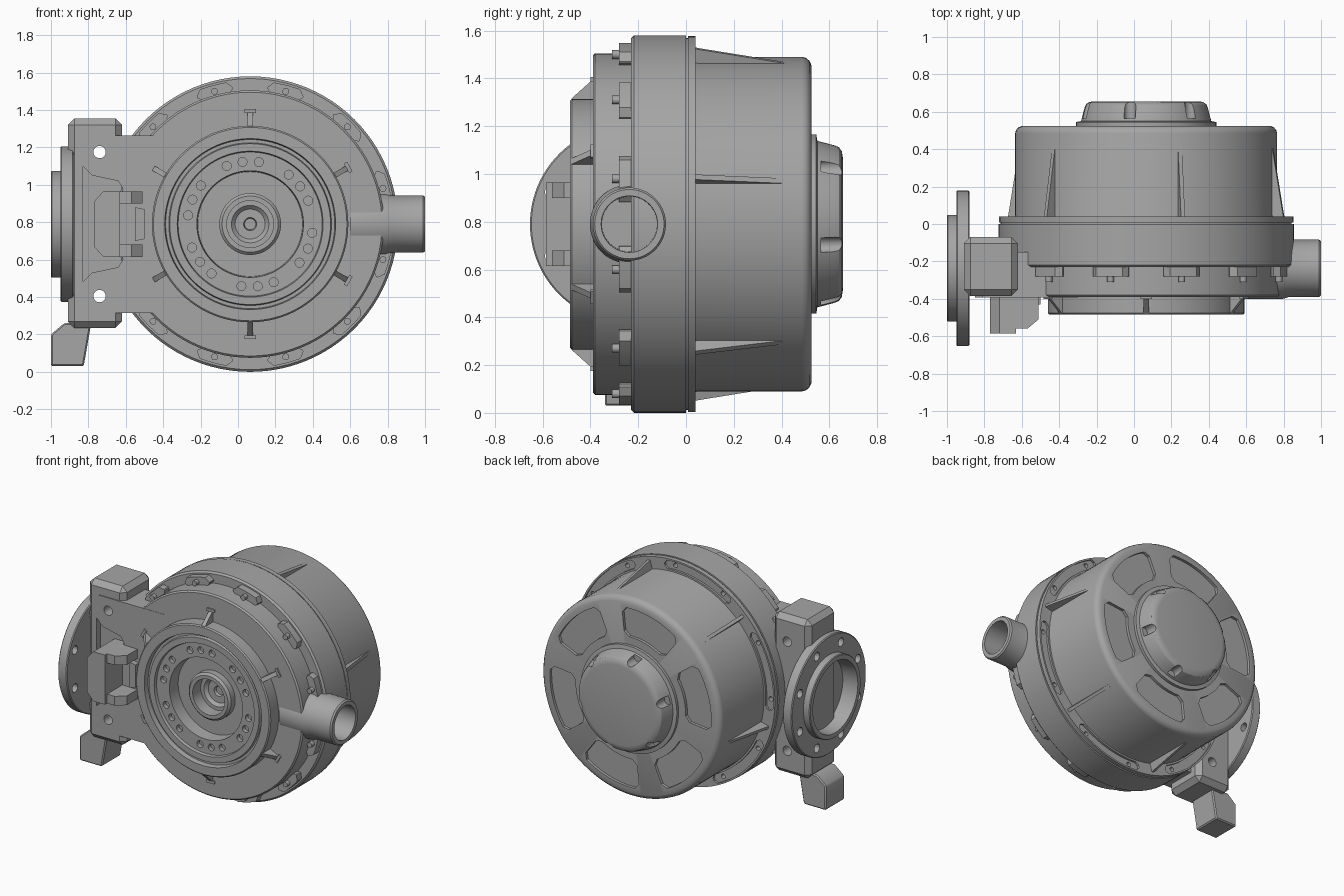
import bpy, bmesh
from math import cos, sin, pi, radians
from mathutils import Vector

if "Cube" in bpy.data.objects:
    bpy.data.objects.remove(bpy.data.objects["Cube"])

CX, CZ = 0.065, 0.79      # main axis, parallel to y
PY = -0.237               # y of the side ports

grey = bpy.data.materials.new("cast_grey")
grey.use_nodes = True
grey.diffuse_color = (0.38, 0.38, 0.38, 1)
grey.node_tree.nodes["Principled BSDF"].inputs["Base Color"].default_value = (0.38, 0.38, 0.38, 1)


def polar(r, t, y):
    return Vector((CX + r * cos(t), y, CZ + r * sin(t)))


def six(start):
    return [radians(start + 60 * k) for k in range(6)]


def prism(bm, pts, shift):
    face = bm.faces.new([bm.verts.new(p) for p in pts])
    ext = bmesh.ops.extrude_face_region(bm, geom=[face])
    verts = [v for v in ext["geom"] if isinstance(v, bmesh.types.BMVert)]
    bmesh.ops.translate(bm, verts=verts, vec=shift)


def finish(bm, name, cutters=(), bevel=0):
    bmesh.ops.remove_doubles(bm, verts=bm.verts, dist=1e-5)
    if bevel:
        bmesh.ops.bevel(bm, geom=bm.edges[:], offset=bevel, segments=1, affect="EDGES")
    bmesh.ops.recalc_face_normals(bm, faces=bm.faces)
    mesh = bpy.data.meshes.new(name)
    bm.to_mesh(mesh)
    bm.free()
    mesh.materials.append(grey)
    ob = bpy.data.objects.new(name, mesh)
    bpy.context.collection.objects.link(ob)
    bpy.ops.object.select_all(action="DESELECT")
    ob.select_set(True)
    bpy.context.view_layer.objects.active = ob
    for cutter in cutters:
        mod = ob.modifiers.new("cut", "BOOLEAN")
        mod.operation, mod.solver, mod.object = "DIFFERENCE", "EXACT", cutter
        bpy.ops.object.modifier_apply(modifier=mod.name)
    bpy.ops.object.shade_smooth_by_angle(angle=radians(30))
    return ob


def helper(bm, name):
    ob = finish(bm, name)
    ob.hide_render = True
    ob.hide_set(True)
    return ob


def lathe(name, profile, place, cutters=(), n=96):
    """Revolve (radius, along) points; place maps (u, v, along) to space."""
    bm = bmesh.new()
    rings = []
    for r, a in profile:
        if r == 0:
            rings.append([bm.verts.new(place(0, 0, a))] * n)
        else:
            rings.append([bm.verts.new(place(r * cos(2 * pi * i / n), r * sin(2 * pi * i / n), a))
                          for i in range(n)])
    for lo, hi in zip(rings, rings[1:]):
        for i in range(n):
            j = (i + 1) % n
            quad = list(dict.fromkeys((lo[i], lo[j], hi[j], hi[i])))
            bm.faces.new(quad)
    return finish(bm, name, cutters)


def main_axis(u, v, a):
    return Vector((CX + u, a, CZ + v))


def port_axis(u, v, a):
    return Vector((a, PY + u, CZ + v))


def sectors(r0, r1, half, y0, y1, angles, c=0.02):
    """Ring segments with trimmed corners, round the main axis."""
    bm = bmesh.new()
    for t in angles:
        pts = [polar(r1, t + (half - c / r1) * (k / 5 - 1), y0) for k in range(11)]
        pts += [polar(r1 - c, t + half, y0), polar(r0 + c, t + half, y0)]
        pts += [polar(r0, t - (half - c / r0) * (k / 5 - 1), y0) for k in range(11)]
        pts += [polar(r0 + c, t - half, y0), polar(r1 - c, t - half, y0)]
        prism(bm, pts, (0, y1 - y0, 0))
    return bm


def pins(spots, r, y0, y1, n=16):
    """Round pins along y at the given centre points."""
    bm = bmesh.new()
    for s in spots:
        pts = [(s.x + r * cos(2 * pi * i / n), y0, s.z + r * sin(2 * pi * i / n)) for i in range(n)]
        prism(bm, pts, (0, y1 - y0, 0))
    return bm


def ribs(name, profile, thick, angles):
    """Thin radial webs from (radius, y) outlines."""
    bm = bmesh.new()
    for t in angles:
        side = Vector((-sin(t), 0, cos(t))) * thick
        prism(bm, [polar(r, t, y) - side / 2 for r, y in profile], side)
    return finish(bm, name)


def slab(outline, y0, y1):
    bm = bmesh.new()
    prism(bm, [(x, y0, z) for x, z in outline], (0, y1 - y0, 0))
    return bm


# Front housing with stepped face, central hub and split rim
dial = [t + radians(d) for t in six(37) for d in (-15, 0, 15)]
dial_holes = helper(pins([polar(0.335, t, 0) for t in dial], 0.024, -0.6, -0.42), "dial_hole_cutter")
rim_pockets = helper(sectors(0.715, 0.775, 0.36, 0.025, 0.1, six(45)), "rim_pocket_cutter")
rim_holes = helper(pins([polar(0.745, t + d, 0) for t in six(45) for d in (-0.26, 0.26)],
                        0.016, -0.02, 0.1), "rim_hole_cutter")
lathe("front_housing", [
    (0, -0.29), (0.03, -0.29), (0.035, -0.31), (0.08, -0.31), (0.1, -0.33), (0.125, -0.33),
    (0.125, -0.42), (0.15, -0.42), (0.165, -0.405), (0.165, -0.36), (0.28, -0.36),
    (0.285, -0.45), (0.385, -0.45), (0.39, -0.47), (0.43, -0.47), (0.435, -0.45),
    (0.452, -0.45), (0.457, -0.485), (0.517, -0.485), (0.525, -0.477), (0.525, -0.39),
    (0.705, -0.39), (0.715, -0.38), (0.715, -0.23), (0.778, -0.23), (0.79, -0.218),
    (0.79, 0), (0.778, 0), (0.778, 0.008), (0.787, 0.008), (0.787, 0.04), (0, 0.04)],
    main_axis, [dial_holes, rim_pockets, rim_holes])

# Rim lobes with small bolts
lobe_angles = six(15) + six(45)
finish(sectors(0.70, 0.768, 0.135, -0.28, -0.2, lobe_angles, 0.03), "rim_lobes")
finish(pins([polar(0.735, t, 0) for t in lobe_angles], 0.018, -0.31, -0.27), "rim_bolts")

# Webs on the front collar and on the rear drum
ribs("collar_webs", [(0.50, -0.48), (0.525, -0.48), (0.61, -0.385), (0.50, -0.385)], 0.028, six(30))
ribs("collar_web_feet", [(0.595, -0.40), (0.615, -0.40), (0.615, -0.38), (0.595, -0.38)], 0.06, six(30))
ribs("drum_ribs", [(0.68, 0.03), (0.765, 0.03), (0.76, 0.05), (0.70, 0.41), (0.68, 0.41)], 0.022, six(15))

# Rear drum with six shallow pockets
drum_pockets = helper(sectors(0.43, 0.63, 0.37, 0.505, 0.6, six(45), 0.035), "drum_pocket_cutter")
lathe("rear_drum", [(0, 0.03), (0.705, 0.03), (0.70, 0.05), (0.70, 0.485), (0.696, 0.502),
                    (0.684, 0.516), (0.665, 0.525), (0, 0.525)], main_axis, [drum_pockets])

# Rear cap with notches
notches = helper(pins([polar(0.335, t, 0) for t in six(45)], 0.032, 0.565, 0.7), "notch_cutter")
lathe("rear_cap", [(0, 0.51), (0.375, 0.51), (0.375, 0.545), (0.348, 0.55), (0.33, 0.62),
                   (0.322, 0.64), (0.305, 0.652), (0.28, 0.656), (0, 0.656)], main_axis, [notches])

# Outlet pipe on the left side
lathe("outlet_pipe", [(0, 0.6), (0.165, 0.6), (0.165, 0.79), (0.153, 0.83), (0.153, 0.99),
                      (0.145, 1.0), (0.118, 1.0), (0.115, 0.78), (0, 0.78)], port_axis, n=64)

# Side mount: end block, neck plate and pocket, with through holes
bolt_holes = helper(pins([Vector((-0.74, 0, CZ + s * 0.385)) for s in (-1, 1)], 0.033, -0.6, 0.1, 24),
                    "mount_hole_cutter")
half = [(-0.83, 0.31), (-0.78, 0.26), (-0.64, 0.23), (-0.61, 0.18), (-0.56, 0.18)]
pocket = helper(slab([(x, CZ + h) for x, h in half] + [(x, CZ - h) for x, h in reversed(half)],
                     -0.6, -0.345), "mount_pocket_cutter")
finish(slab([(-0.91, 0.235), (-0.62, 0.235), (-0.62, 1.355), (-0.91, 1.355)], -0.385, -0.07),
       "mount_block", [bolt_holes, pocket], bevel=0.035)
plate = [(-0.3, 0.475), (-0.81, 0.475), (-0.85, 0.435)]
finish(slab([(x, CZ + h) for x, h in plate] + [(x, CZ - h) for x, h in reversed(plate)], -0.392, -0.15),
       "neck_plate", [bolt_holes, pocket])

# Clevis bracket on the mount
base = [(-0.63, 0.175), (-0.72, 0.175), (-0.77, 0.12)]
finish(slab([(x, CZ + h) for x, h in base] + [(x, CZ - h) for x, h in reversed(base)], -0.585, -0.33),
       "clevis_base")
bm = bmesh.new()
lug = [(-0.65, -0.34), (-0.65, -0.56), (-0.57, -0.56), (-0.51, -0.51), (-0.51, -0.34)]
for z in (CZ - 0.175, CZ + 0.11):
    prism(bm, [(x, y, z) for x, y in lug], (0, 0, 0.065))
finish(bm, "clevis_lugs")
finish(slab([(-0.55, 0.70), (-0.50, 0.71), (-0.50, 0.87), (-0.55, 0.88)], -0.43, -0.34), "clevis_stop")

# Bolted side flange with a raised open collar
bm = bmesh.new()
for k in range(8):
    t = radians(22.5 + 45 * k)
    spot = port_axis(0.35 * cos(t), 0.35 * sin(t), -1.1)
    prism(bm, [spot + Vector((0, 0.03 * cos(i * pi / 8), 0.03 * sin(i * pi / 8))) for i in range(16)],
          (0.3, 0, 0))
flange_holes = helper(bm, "flange_hole_cutter")
lathe("side_flange", [(0, -0.88), (0.41, -0.88), (0.416, -0.886), (0.416, -0.944), (0.41, -0.95),
                      (0.285, -0.95), (0.285, -0.995), (0.28, -1.0), (0.25, -1.0), (0.24, -0.89),
                      (0, -0.89)], port_axis, [flange_holes])

# Foot under the mount
finish(slab([(-1.0, 0.03), (-0.825, 0.03), (-0.785, 0.26), (-0.93, 0.26), (-1.0, 0.20)], -0.34, -0.13),
       "mount_foot", bevel=0.008)

# Remove the spent cutters
for ob in [o for o in bpy.data.objects if o.name.endswith("_cutter")]:
    bpy.data.objects.remove(ob)
